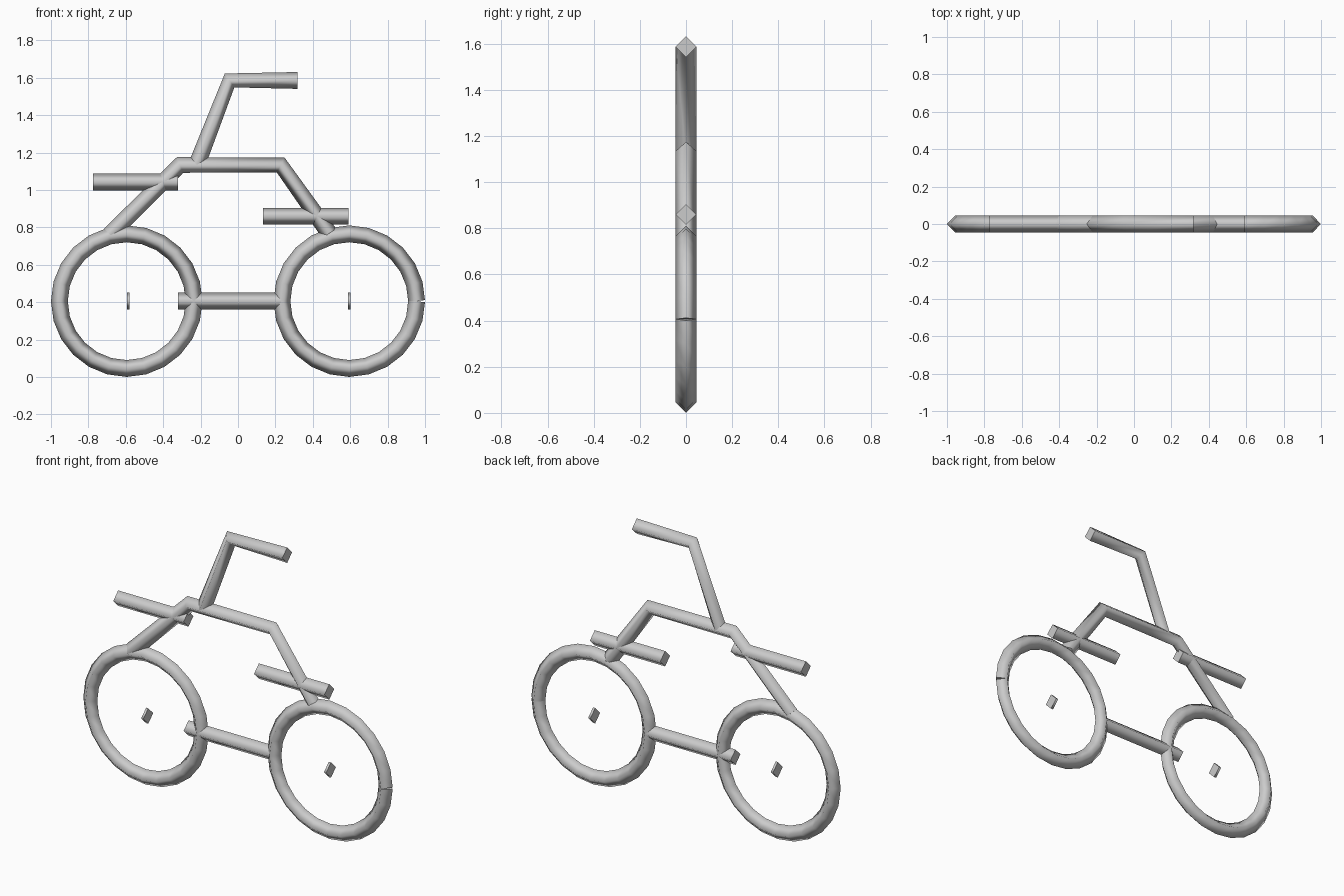
import bpy, bmesh, math
from mathutils import Vector

if "Cube" in bpy.data.objects:
    bpy.data.objects.remove(bpy.data.objects["Cube"])

R = 0.045          # tube radius
AXLE_Z = 0.406     # wheel centre height
WHEEL_R = 0.36     # wheel path radius
SEGMENTS = 24

grey = bpy.data.materials.new("light grey")
grey.diffuse_color = (0.6, 0.6, 0.6, 1)
grey.use_nodes = True
grey.node_tree.nodes["Principled BSDF"].inputs["Base Color"].default_value = grey.diffuse_color


def tube(name, path):
    """Sweep a four-sided diamond section along (x, z) points, with capped ends."""
    pts = [Vector((x, 0, z)) for x, z in path]
    side = Vector((0, R, 0))
    bm = bmesh.new()
    rings = []
    for i, p in enumerate(pts):
        tangent = Vector((0, 0, 0))
        if i > 0:
            tangent += (p - pts[i - 1]).normalized()
        if i < len(pts) - 1:
            tangent += (pts[i + 1] - p).normalized()
        tangent.normalize()
        up = Vector((-tangent.z, 0, tangent.x)) * R
        rings.append([bm.verts.new(p + o) for o in (up, side, -up, -side)])
    for a, b in zip(rings, rings[1:]):
        for k in range(4):
            n = (k + 1) % 4
            bm.faces.new((a[k], a[n], b[n], b[k])).smooth = True
    bm.faces.new(rings[0])
    bm.faces.new(rings[-1][::-1])
    bmesh.ops.recalc_face_normals(bm, faces=bm.faces)
    mesh = bpy.data.meshes.new(name)
    bm.to_mesh(mesh)
    bm.free()
    mesh.materials.append(grey)
    obj = bpy.data.objects.new(name, mesh)
    bpy.context.collection.objects.link(obj)
    return obj


def bar(name, x0, x1, z):
    return tube(name, [(x0, z), (x1, z)])


# Wheels: swept once round, leaving a small notch at the seam
for label, cx in (("left", -0.595), ("right", 0.595)):
    ring = [(cx + WHEEL_R * math.cos(math.tau * i / SEGMENTS),
             AXLE_Z + WHEEL_R * math.sin(math.tau * i / SEGMENTS))
            for i in range(SEGMENTS + 1)]
    tube(label + "_wheel", ring)

# Hubs: thin floating slices of tube
bar("left_hub", -0.594, -0.580, AXLE_Z)
bar("right_hub", 0.587, 0.601, AXLE_Z)

# Frame arch between the wheel tops
tube("frame", [(-0.685, 0.762), (-0.31, 1.134), (0.228, 1.134), (0.488, 0.768)])

# Handlebar with stem
tube("handlebar", [(-0.22, 1.136), (-0.045, 1.586), (0.318, 1.586)])

# Straight bars
bar("left_crossbar", -0.775, -0.32, 1.043)
bar("right_crossbar", 0.135, 0.59, 0.86)
bar("lower_bar", -0.32, 0.23, AXLE_Z)
